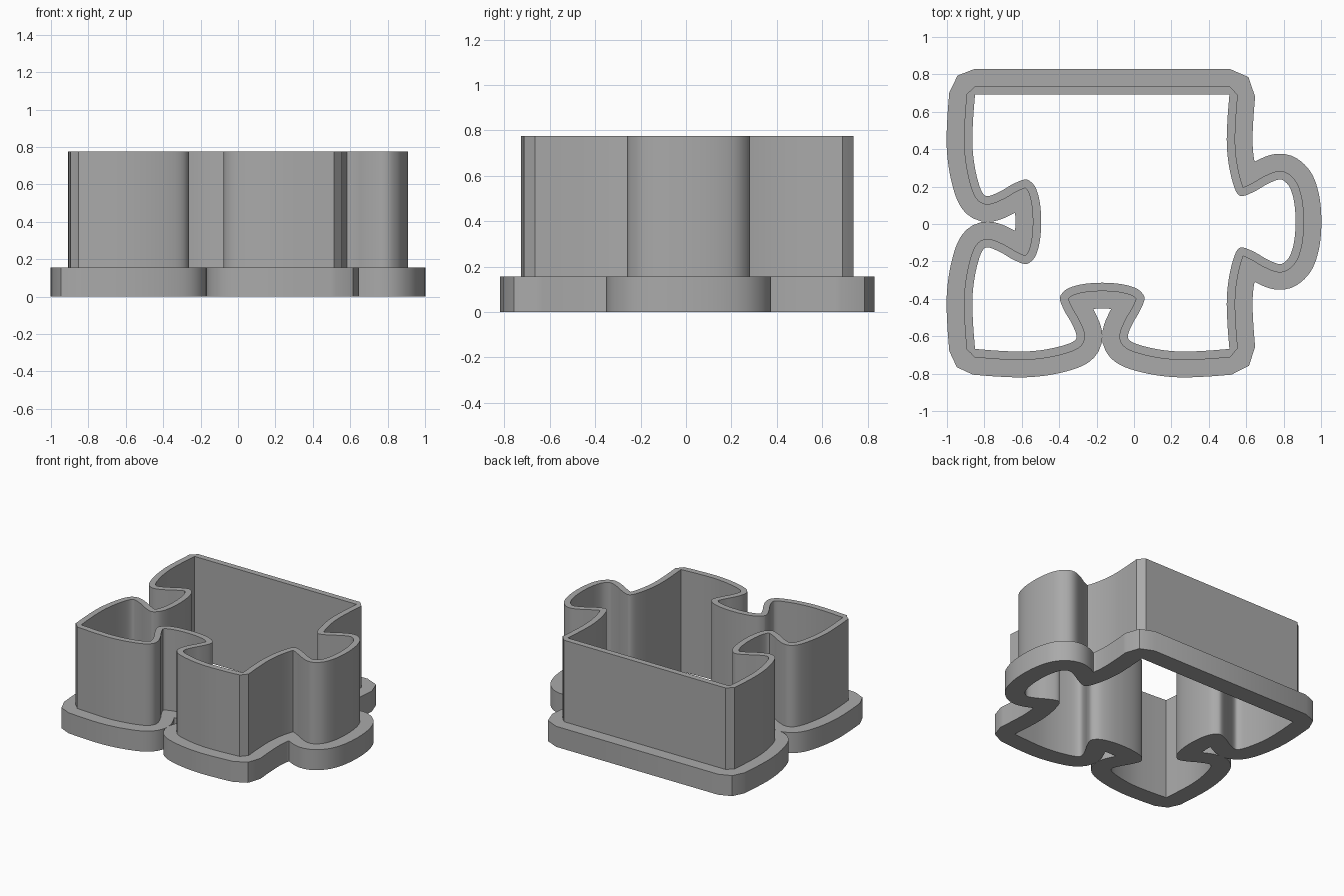
import bpy
import bmesh
import math
from mathutils import Vector

cube = bpy.data.objects.get("Cube")
if cube:
    bpy.data.objects.remove(cube)

WALL, FLANGE = 0.045, 0.138           # outward offsets from the inner outline
WALL_TOP, FLANGE_TOP = 0.775, 0.156   # heights
HALF, CX, CY = 0.68, -0.17, 0.012     # half side and centre of the square body

# Half of one knobbed edge: (distance from edge centre, depth of knob)
half_knob = [(HALF, 0), (0.55, -0.01), (0.42, -0.014), (0.31, -0.004), (0.21, 0.018),
             (0.15, 0.043), (0.138, 0.075), (0.165, 0.14), (0.2, 0.2), (0.226, 0.265),
             (0.212, 0.3), (0.175, 0.327), (0.1, 0.347), (0, 0.354)]
knob = half_knob + [(-s, t) for s, t in reversed(half_knob[:-1])]


def smooth(points, steps=5):
    """Catmull-Rom curve through the points."""
    pts = [Vector(p) for p in points]
    pts = [2 * pts[0] - pts[1]] + pts + [2 * pts[-1] - pts[-2]]
    out = []
    for a, b, c, d in zip(pts, pts[1:], pts[2:], pts[3:]):
        for k in range(steps):
            u = k / steps
            out.append(0.5 * (2 * b + (c - a) * u + (2 * a - 5 * b + 4 * c - d) * u * u
                              + (3 * b - a - 3 * c + d) * u ** 3))
    return out + [pts[-2]]


def left_normal(v):
    return Vector((-v.y, v.x)).normalized()


# Four sides, clockwise: plain back, tab on the +x side, sockets at front and on -x
curve = smooth(knob)
sides = [
    [Vector((CX - HALF, CY + HALF)), Vector((CX + HALF, CY + HALF))],
    [Vector((CX + HALF + p.y, CY + p.x)) for p in curve],
    [Vector((CX + p.x, CY - HALF + p.y)) for p in curve],
    [Vector((CX - HALF + p.y, CY + p.x)) for p in reversed(curve)],
]

# Outline stations: (point, outward normal, kind)
stations = []
for n, side in enumerate(sides):
    for i, p in enumerate(side):
        a, b = side[max(i - 1, 0)], side[min(i + 1, len(side) - 1)]
        kind = "end" if i in (0, len(side) - 1) else "curve"
        stations.append((p, left_normal(b - a), kind))
    following = sides[(n + 1) % 4]
    bisector = left_normal(side[-1] - side[-2]) + left_normal(following[1] - following[0])
    stations.append((side[-1], bisector.normalized(), "corner"))


def offset(dist):
    """Offset the outline outward, closing the folds at tight inner bends."""
    if dist == 0:
        return [p.copy() for p, _, _ in stations]
    chamfer = math.cos(math.pi / 4) if dist == WALL else 1
    pts, valid = [], []
    for p, normal, kind in stations:
        q = p + normal * dist * (chamfer if kind == "corner" else 1)
        pts.append(q)
        gap = min((q - other).length for other, _, _ in stations)
        valid.append(kind != "curve" or gap > dist - 0.004)
    result = list(pts)
    count = len(pts)
    for i in range(count):
        if not valid[i]:
            lo = hi = i
            while not valid[lo % count]:
                lo -= 1
            while not valid[hi % count]:
                hi += 1
            result[i] = (pts[lo % count] + pts[hi % count]) / 2
    return result


# Cutter body: a stepped section lofted around the closed outline
section = [(0, 0), (0, WALL_TOP), (WALL, WALL_TOP), (WALL, FLANGE_TOP),
           (FLANGE, FLANGE_TOP), (FLANGE, 0)]
bm = bmesh.new()
rings = [[bm.verts.new((p.x, p.y, z)) for p in offset(d)] for d, z in section]
total = len(stations)
for r, ring in enumerate(rings):
    other = rings[(r + 1) % len(rings)]
    for i in range(total):
        j = (i + 1) % total
        bm.faces.new((ring[i], other[i], other[j], ring[j]))
bmesh.ops.remove_doubles(bm, verts=bm.verts, dist=0.0005)
bmesh.ops.recalc_face_normals(bm, faces=bm.faces)
mesh = bpy.data.meshes.new("puzzle_cutter")
bm.to_mesh(mesh)
bm.free()
cutter = bpy.data.objects.new("puzzle_cutter", mesh)
bpy.context.collection.objects.link(cutter)

# Plain grey plastic
grey = bpy.data.materials.new("grey_plastic")
grey.use_nodes = True
colour = (0.4, 0.4, 0.4, 1)
grey.diffuse_color = colour
grey.node_tree.nodes["Principled BSDF"].inputs["Base Color"].default_value = colour
mesh.materials.append(grey)

bpy.context.view_layer.objects.active = cutter
cutter.select_set(True)
bpy.ops.object.shade_smooth_by_angle(angle=math.radians(30))
